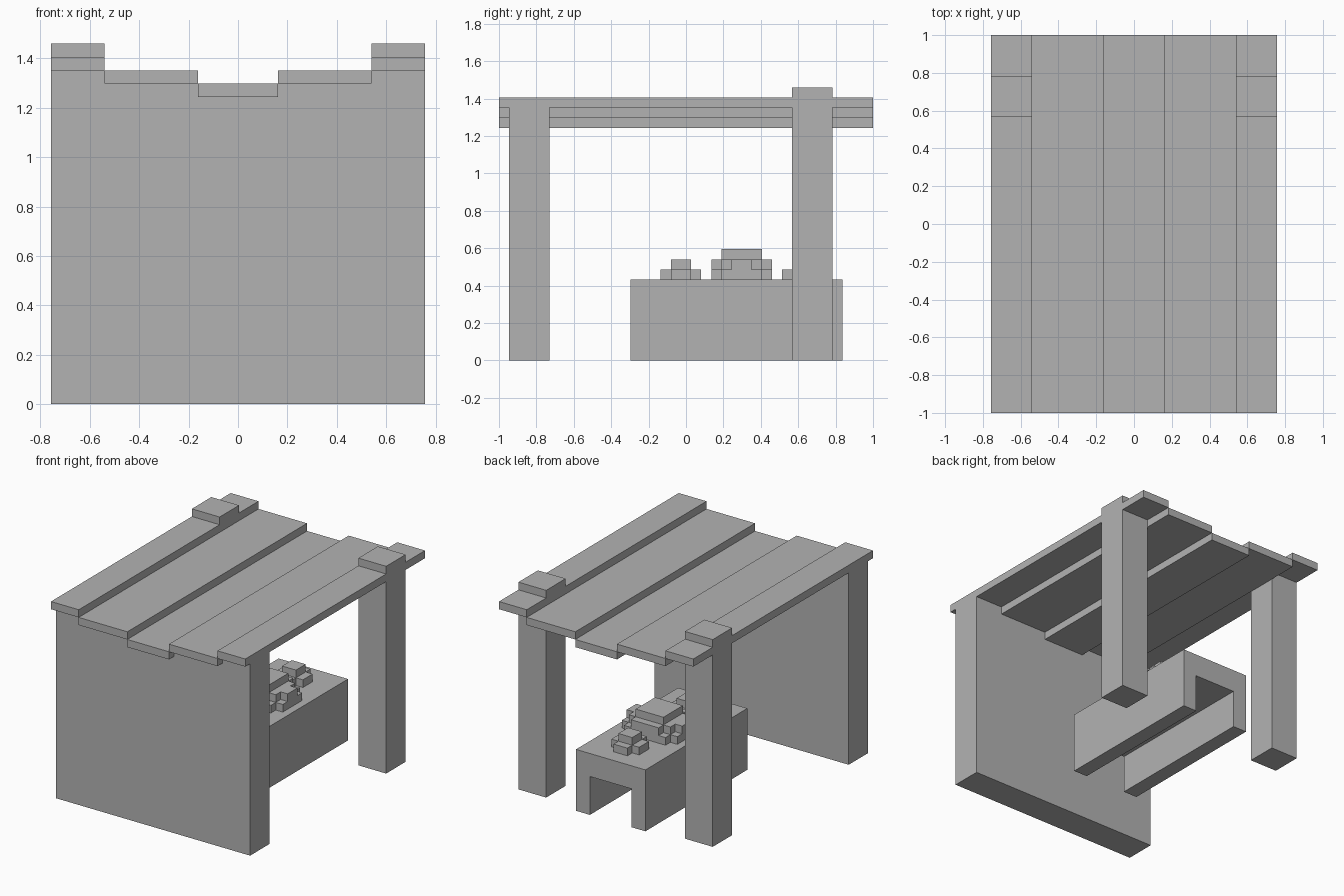
import bpy
import bmesh
from mathutils import Vector

cube = bpy.data.objects.get("Cube")
if cube:
    bpy.data.objects.remove(cube, do_unlink=True)

UNIT = 2 / 37  # one block; the roof is 37 blocks long

grey = bpy.data.materials.new("plain_grey")
grey.use_nodes = True
GREY = (0.45, 0.45, 0.45, 1)
grey.diffuse_color = GREY
grey.node_tree.nodes["Principled BSDF"].inputs["Base Color"].default_value = GREY


def finish(name, bm):
    """Scale blocks to units and turn the bmesh into an object."""
    bmesh.ops.scale(bm, vec=(UNIT,) * 3, verts=bm.verts)
    bmesh.ops.recalc_face_normals(bm, faces=bm.faces)
    mesh = bpy.data.meshes.new(name)
    bm.to_mesh(mesh)
    bm.free()
    mesh.materials.append(grey)
    obj = bpy.data.objects.new(name, mesh)
    bpy.context.collection.objects.link(obj)
    return obj


def extrude(bm, points, direction):
    """Extrude a closed outline along a direction."""
    face = bm.faces.new([bm.verts.new(p) for p in points])
    result = bmesh.ops.extrude_face_region(bm, geom=[face], use_keep_orig=True)
    moved = [g for g in result["geom"] if isinstance(g, bmesh.types.BMVert)]
    bmesh.ops.translate(bm, vec=Vector(direction), verts=moved)


def box(name, x, y, z):
    bm = bmesh.new()
    extrude(bm, [(x[0], y[0], z[0]), (x[1], y[0], z[0]),
                 (x[1], y[1], z[0]), (x[0], y[1], z[0])], (0, 0, z[1] - z[0]))
    return finish(name, bm)


def mirrored_profile(name, half, y):
    """Front outline given for +x only, mirrored and extruded along y."""
    outline = half + [(-x, z) for x, z in reversed(half)]
    bm = bmesh.new()
    extrude(bm, [(x, y[0], z) for x, z in outline], (0, y[1] - y[0], 0))
    return finish(name, bm)


def blocky_mound(name, y, layers):
    """Stack of stepped rounds; each layer lists its outer corners in one quadrant."""
    bm = bmesh.new()
    for level, corners in enumerate(layers):
        quarter = [corners[0]]
        for (_, old_y), (new_x, new_y) in zip(corners, corners[1:]):
            quarter += [(new_x, old_y), (new_x, new_y)]
        half = quarter + [(-a, b) for a, b in reversed(quarter)]
        outline = half + [(-a, -b) for a, b in half]
        extrude(bm, [(a, y + b, TABLE_TOP + level) for a, b in outline], (0, 0, 1))
    return finish(name, bm)


# Roof planks, stepping down towards the middle
ROOF = (-18.5, 18.5)
box("roof_plank_centre", (-3, 3), ROOF, (23, 24))
for side, s in (("left", 1), ("right", -1)):
    box("roof_plank_middle_" + side, sorted((3 * s, 10 * s)), ROOF, (24, 25))
    box("roof_plank_outer_" + side, sorted((10 * s, 14 * s)), ROOF, (25, 26))
    # Back posts poke through the outer planks
    box("back_post_" + side, sorted((10 * s, 14 * s)), (10.5, 14.5), (0, 27))

# Front wall with its top following the planks
mirrored_profile("front_wall",
                 [(14, 0), (14, 25), (10, 25), (10, 24), (3, 24), (3, 23)],
                 (-17.5, -13.5))

# Table, open underneath from end to end
TABLE_TOP = 8
mirrored_profile("table", [(3, 5), (3, 0), (5, 0), (5, TABLE_TOP)], (-5.5, 15.5))

# Goods on the table
SMALL = [[(2, 1), (1, 2)], [(1, 1)]]
LARGE = [[(4, 2), (3, 3)],
         [(4, 1), (3, 2), (2, 3)],
         [(2, 2)]]
blocky_mound("small_goods_front", -0.5, SMALL)
blocky_mound("large_goods", 5.5, LARGE)
blocky_mound("small_goods_back", 11.5, SMALL)
